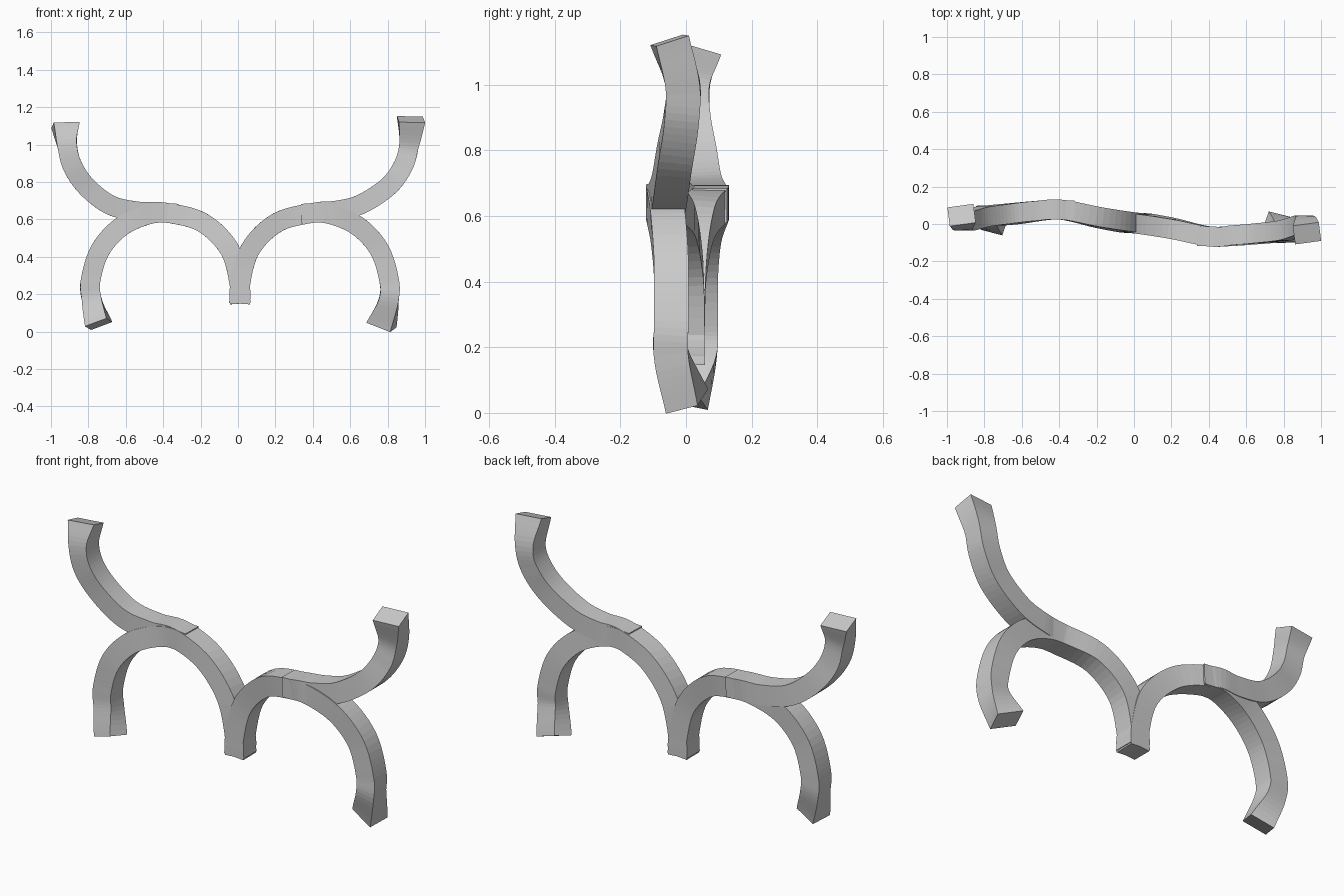
import bpy, bmesh, math
from mathutils import Vector, Quaternion

if "Cube" in bpy.data.objects:
    bpy.data.objects.remove(bpy.data.objects["Cube"])

grey = bpy.data.materials.new("light grey")
grey.diffuse_color = (0.6, 0.6, 0.6, 1)
grey.use_nodes = True
grey.node_tree.nodes["Principled BSDF"].inputs["Base Color"].default_value = grey.diffuse_color
DEPTH = 0.105


def catmull(p, steps=6):
    """Smooth list of (x, y, z, width, twist) control points."""
    p = [tuple(2 * a - b for a, b in zip(p[0], p[1]))] + p
    p = p + [tuple(2 * a - b for a, b in zip(p[-1], p[-2]))]
    out = []
    for i in range(1, len(p) - 2):
        for s in range(steps):
            t = s / steps
            out.append([0.5 * (2 * b + (c - a) * t + (2 * a - 5 * b + 4 * c - d) * t * t
                               + (3 * b - a - 3 * c + d) * t ** 3)
                        for a, b, c, d in zip(*p[i - 1:i + 3])])
    out.append(list(p[-2]))
    return out


def sweep(name, ctrl):
    """Square bar along a smoothed path."""
    pts = catmull(ctrl)
    bm = bmesh.new()
    rings = []
    for i, q in enumerate(pts):
        c = Vector(q[:3])
        t = (Vector(pts[min(i + 1, len(pts) - 1)][:3]) - Vector(pts[max(i - 1, 0)][:3])).normalized()
        side = t.cross(Vector((0, 1, 0))).normalized()
        deep = side.cross(t).normalized()
        rot = Quaternion(t, math.radians(q[4]))
        side, deep = rot @ side, rot @ deep
        rings.append([bm.verts.new(c + side * (u * q[3] / 2) + deep * (v * DEPTH / 2))
                      for u, v in ((-1, -1), (1, -1), (1, 1), (-1, 1))])
    for a, b in zip(rings, rings[1:]):
        for k in range(4):
            bm.faces.new((a[k], a[(k + 1) % 4], b[(k + 1) % 4], b[k]))
    bm.faces.new(rings[0])
    bm.faces.new(rings[-1])
    bmesh.ops.recalc_face_normals(bm, faces=bm.faces)
    me = bpy.data.meshes.new(name)
    bm.to_mesh(me)
    bm.free()
    me.materials.append(grey)
    bpy.context.collection.objects.link(bpy.data.objects.new(name, me))


def arc(cx, s, angle_y):
    """Points on a 0.4 radius arch; s mirrors it in x."""
    return [(cx + s * 0.4 * math.cos(math.radians(a)), y,
             0.237 + 0.4 * math.sin(math.radians(a)), 0.105, 0) for a, y in angle_y]


# Right side: centre foot rising over the arch into the raised arm, then the leg
sweep("right_arm", [(0.012, 0.005, 0.15, 0.112, 0)]
      + arc(0.41, 1, [(180, 0.005), (150, 0.0), (120, -0.025), (90, -0.068)])
      + [(0.53, -0.06, 0.648, 0.105, 0), (0.66, -0.05, 0.682, 0.105, 0),
         (0.805, -0.035, 0.778, 0.105, 0), (0.885, -0.015, 0.89, 0.105, 0),
         (0.915, -0.01, 1.0, 0.105, 0), (0.925, -0.05, 1.135, 0.14, 8)])
sweep("right_leg", arc(0.41, 1, [(100, -0.064), (80, -0.067), (55, -0.055), (30, -0.045), (5, -0.045)])
      + [(0.806, -0.044, 0.17, 0.105, 0), (0.767, 0.003, 0.035, 0.14, 14)])

# Left side: the same, turned half round
sweep("left_arm", [(0.008, 0.005, 0.15, 0.112, 0)]
      + arc(-0.39, -1, [(180, 0.005), (150, 0.01), (120, 0.035), (90, 0.077)])
      + [(-0.53, 0.07, 0.642, 0.105, 0), (-0.68, 0.055, 0.676, 0.105, 0),
         (-0.807, 0.04, 0.772, 0.105, 0), (-0.885, 0.022, 0.885, 0.105, 0),
         (-0.914, 0.02, 1.0, 0.105, 0), (-0.922, 0.048, 1.105, 0.14, 8)])
sweep("left_leg", arc(-0.39, -1, [(100, 0.073), (80, 0.075), (55, 0.055), (30, 0.045), (5, 0.045)])
      + [(-0.782, 0.04, 0.17, 0.105, 0), (-0.745, 0.003, 0.04, 0.125, 14)])
